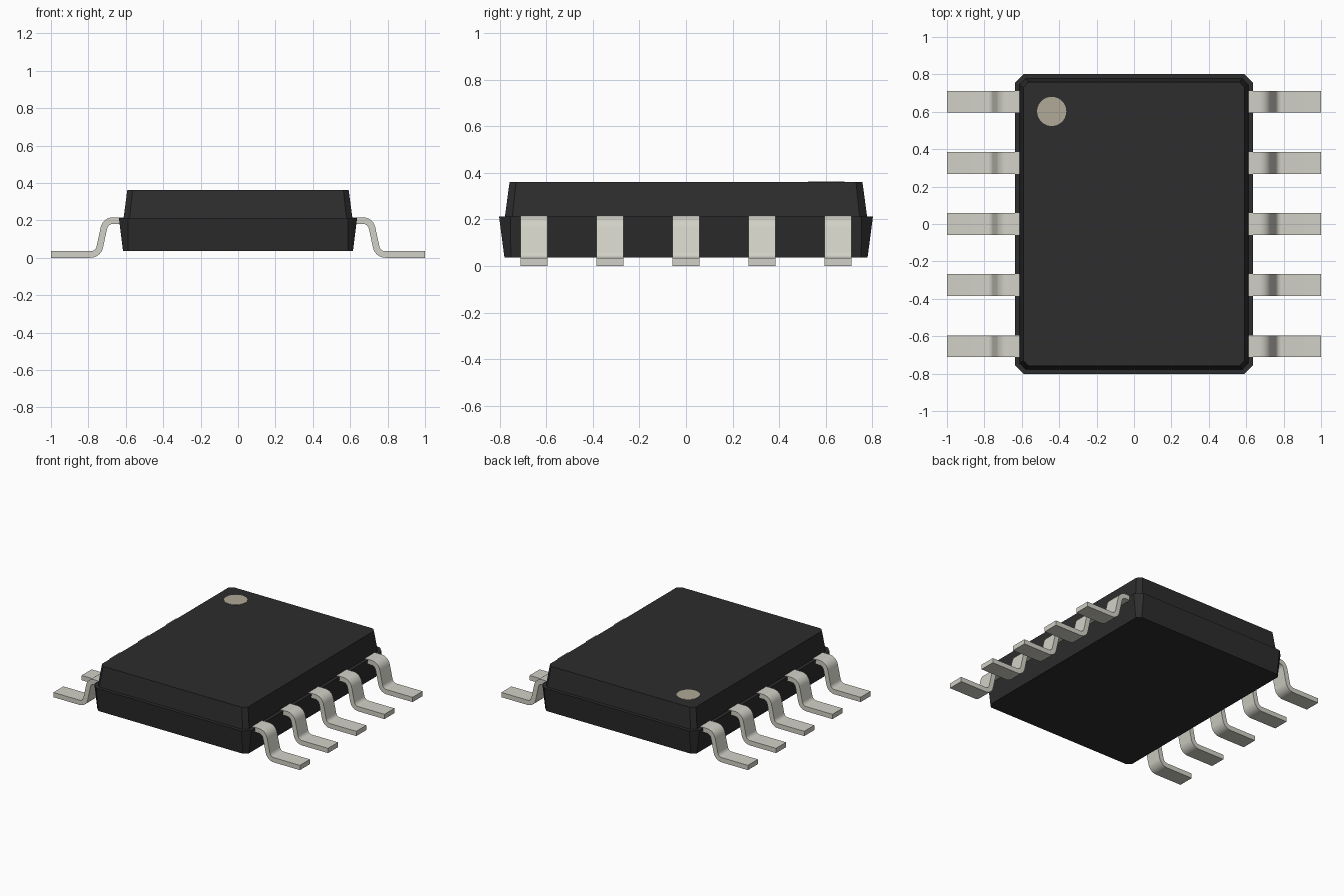
import bpy, bmesh, math
from mathutils import Vector

cube = bpy.data.objects.get("Cube")
if cube:
    bpy.data.objects.remove(cube, do_unlink=True)


def material(name, rgb):
    m = bpy.data.materials.new(name)
    m.use_nodes = True
    col = (*rgb, 1.0)
    m.diffuse_color = col
    bsdf = m.node_tree.nodes["Principled BSDF"]
    bsdf.inputs["Base Color"].default_value = col
    bsdf.inputs["Roughness"].default_value = 0.6
    return m


BLACK = material("black_plastic", (0.026, 0.026, 0.026))
METAL = material("tinned_metal", (0.645, 0.638, 0.572))
TAN = material("light_brown_mark", (0.435, 0.398, 0.316))


def finish(name, bm, mat):
    bmesh.ops.recalc_face_normals(bm, faces=bm.faces)
    me = bpy.data.meshes.new(name)
    bm.to_mesh(me)
    bm.free()
    me.materials.append(mat)
    ob = bpy.data.objects.new(name, me)
    bpy.context.collection.objects.link(ob)
    return ob


def smooth(ob):
    bpy.ops.object.select_all(action="DESELECT")
    ob.select_set(True)
    bpy.context.view_layer.objects.active = ob
    bpy.ops.object.shade_smooth_by_angle(angle=math.radians(30))


# Package body: stacked chamfered rectangles (half x, half y, chamfer, z)
def ring(bm, hx, hy, c, z):
    quarter = [(hx, hy - c), (hx - c, hy)]
    pts = quarter + [(-x, y) for x, y in reversed(quarter)]
    pts += [(-x, -y) for x, y in pts]
    return [bm.verts.new((x, y, z)) for x, y in pts]


sections = [
    (0.615, 0.780, 0.028, 0.036),
    (0.637, 0.803, 0.048, 0.212),
    (0.612, 0.778, 0.032, 0.212),
    (0.592, 0.758, 0.028, 0.361),
]
bm = bmesh.new()
rings = [ring(bm, *s) for s in sections]
for a, b in zip(rings, rings[1:]):
    for i in range(8):
        j = (i + 1) % 8
        bm.faces.new((a[i], a[j], b[j], b[i]))
bm.faces.new(rings[0])
bm.faces.new(rings[-1])
finish("package_body", bm, BLACK)

# Pin one marker disc, set into the top
bm = bmesh.new()
bmesh.ops.create_cone(bm, cap_ends=True, segments=40, radius1=0.078, radius2=0.078, depth=0.078)
bmesh.ops.translate(bm, verts=bm.verts, vec=(-0.44, 0.602, 0.324))
smooth(finish("pin_one_marker", bm, TAN))


# Centre line of a gull-wing lead with rounded bends
def rounded(points, radius, steps=8):
    pts = [Vector(p) for p in points]
    out = [pts[0]]
    for p, q, r in zip(pts, pts[1:], pts[2:]):
        u, v = (p - q).normalized(), (r - q).normalized()
        half = u.angle(v) / 2
        start = q + u * (radius / math.tan(half))
        centre = q + (u + v).normalized() * (radius / math.sin(half))
        arm = start - centre
        turn = math.pi - 2 * half
        sign = 1 if u.x * v.y - u.y * v.x > 0 else -1
        for k in range(steps + 1):
            t = -sign * turn * k / steps
            c, s = math.cos(t), math.sin(t)
            out.append(centre + Vector((arm.x * c - arm.y * s, arm.x * s + arm.y * c)))
    return out + [pts[-1]]


path = rounded([(0.55, 0.199), (0.708, 0.199), (0.748, 0.0175), (1.0, 0.0175)], 0.05)
THICK, WIDTH, PITCH = 0.035, 0.116, 0.3265
upper, lower = [], []
for i, p in enumerate(path):
    d = (path[min(i + 1, len(path) - 1)] - path[max(i - 1, 0)]).normalized()
    if i in (0, len(path) - 1):
        d = Vector((1, 0))
    n = Vector((-d.y, d.x)) * THICK / 2
    upper.append(p + n)
    lower.append(p - n)


def make_lead(name, side, y):
    bm = bmesh.new()
    rows = []
    for a, b in zip(upper, lower):
        rows.append([bm.verts.new((side * p.x, y + e * WIDTH / 2, p.y))
                     for p, e in ((a, -1), (a, 1), (b, 1), (b, -1))])
    for r, s in zip(rows, rows[1:]):
        for i in range(4):
            j = (i + 1) % 4
            bm.faces.new((r[i], r[j], s[j], s[i]))
    bm.faces.new(rows[0])
    bm.faces.new(rows[-1])
    smooth(finish(name, bm, METAL))


# Five leads on each side
for side, label in ((1, "left"), (-1, "right")):
    for k in range(5):
        make_lead(f"{label}_lead_{k + 1}", side, (k - 2) * PITCH)
